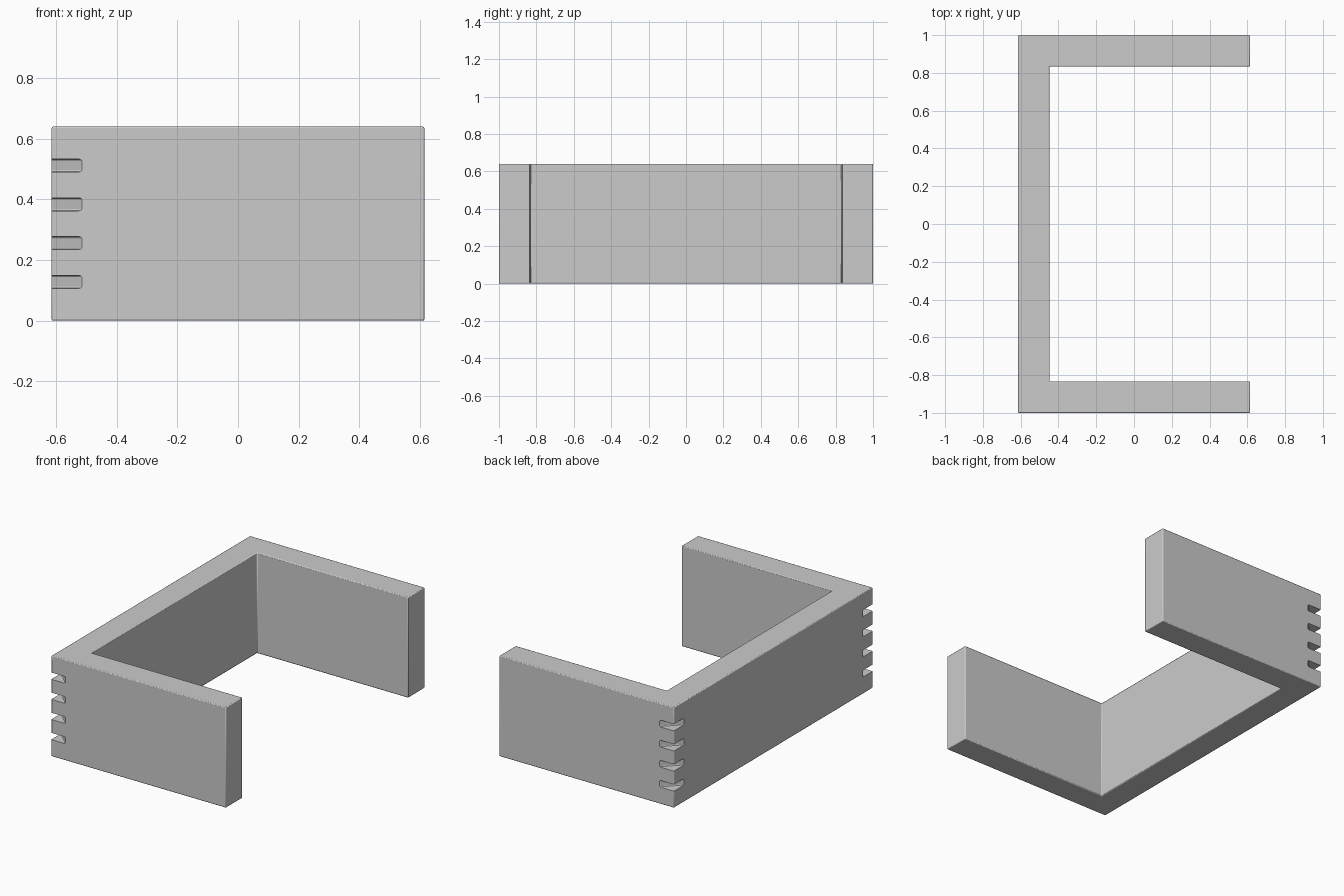
import bpy, bmesh
from mathutils import Vector

if "Cube" in bpy.data.objects:
    bpy.data.objects.remove(bpy.data.objects["Cube"])

HX, HY, H, T = 0.615, 1.0, 0.64, 0.167   # half sizes, height, board thickness
SLOT_DEPTH, SLOT_H = 0.10, 0.043

grey = bpy.data.materials.new("grey")
grey.diffuse_color = (0.6, 0.6, 0.6, 1)
grey.use_nodes = True
grey.node_tree.nodes["Principled BSDF"].inputs["Base Color"].default_value = grey.diffuse_color


def extrude_profile(name, points, z0, z1):
    """Closed prism from an xy outline."""
    bm = bmesh.new()
    face = bm.faces.new([bm.verts.new((x, y, z0)) for x, y in points])
    ext = bmesh.ops.extrude_face_region(bm, geom=[face])
    top = [v for v in ext["geom"] if isinstance(v, bmesh.types.BMVert)]
    bmesh.ops.translate(bm, verts=top, vec=Vector((0, 0, z1 - z0)))
    bmesh.ops.recalc_face_normals(bm, faces=bm.faces)
    mesh = bpy.data.meshes.new(name)
    bm.to_mesh(mesh)
    bm.free()
    obj = bpy.data.objects.new(name, mesh)
    bpy.context.collection.objects.link(obj)
    obj.data.materials.append(grey)
    return obj


def add_bevel(obj, width, segments):
    mod = obj.modifiers.new("soft_edges", "BEVEL")
    mod.width = width
    mod.segments = segments
    mod.limit_method = "ANGLE"


# U-shaped three-board frame, open towards +x
frame = extrude_profile("frame", [
    (-HX, -HY), (HX, -HY), (HX, -HY + T), (-HX + T, -HY + T),
    (-HX + T, HY - T), (HX, HY - T), (HX, HY), (-HX, HY)], 0, H)
add_bevel(frame, 0.005, 2)

# Diagonal spline slots across the two mitred corners
for side in (-1, 1):
    for i in range(4):
        mid = H / 2 + (i - 1.5) * H / 5
        # Cutter overshoots the corner; its slanted floor spans both faces
        a, out = SLOT_DEPTH, 0.05
        outline = [(-HX + a + out, side * (HY + out)),
                   (-HX - out, side * (HY - a - out)),
                   (-HX - 3 * out, side * (HY - a - out)),
                   (-HX - 3 * out, side * (HY + 3 * out)),
                   (-HX + a + out, side * (HY + 3 * out))]
        cutter = extrude_profile("slot_cutter", outline, mid - SLOT_H / 2, mid + SLOT_H / 2)
        add_bevel(cutter, 0.006, 2)
        cutter.hide_render = True
        cutter.hide_set(True)
        cut = frame.modifiers.new("corner_slot", "BOOLEAN")
        cut.operation = "DIFFERENCE"
        cut.solver = "EXACT"
        cut.object = cutter

# Smooth shading with sharp edges kept
bpy.context.view_layer.objects.active = frame
frame.select_set(True)
bpy.ops.object.shade_smooth_by_angle()
